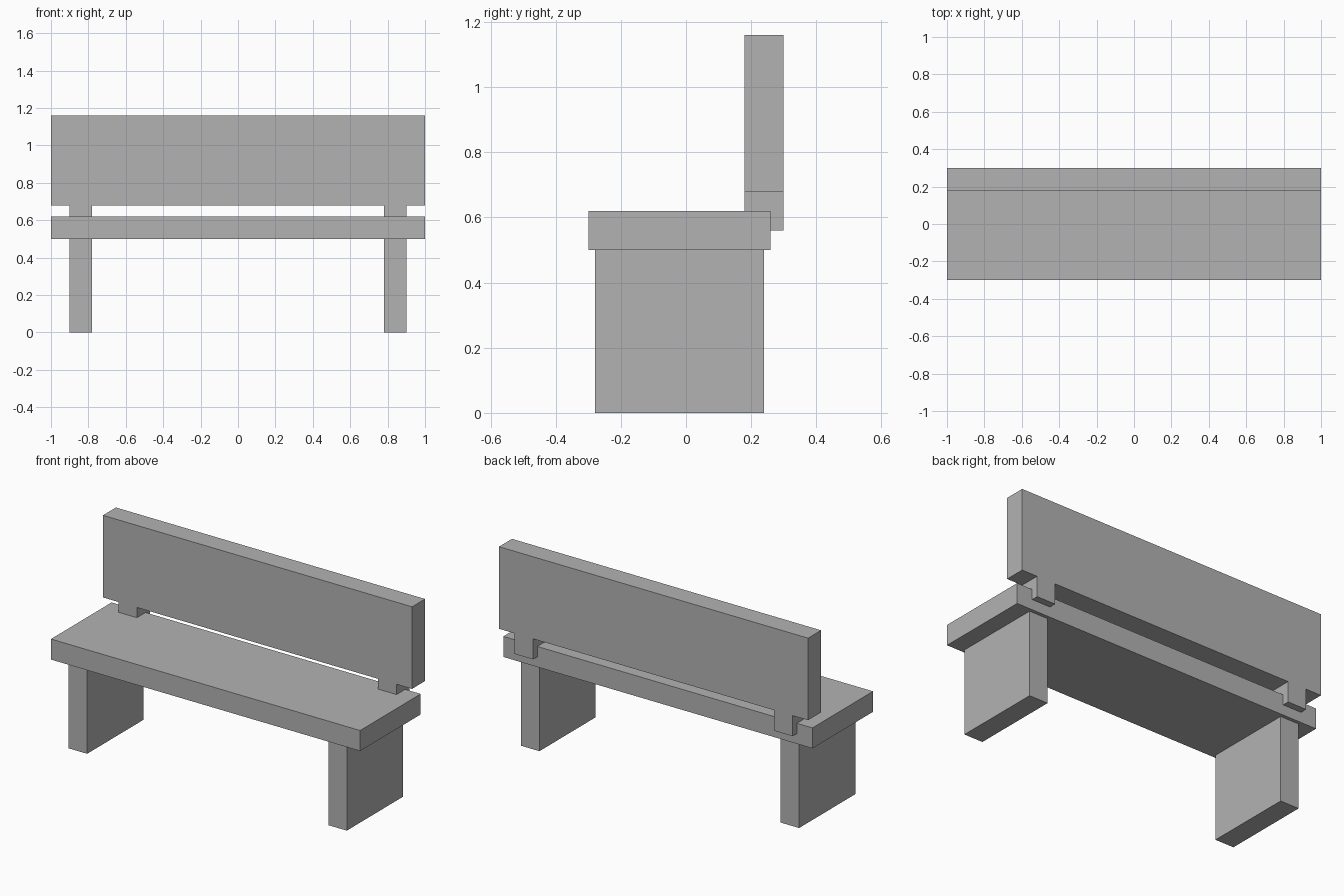
import bpy

# Remove the default cube
if "Cube" in bpy.data.objects:
    bpy.data.objects.remove(bpy.data.objects["Cube"], do_unlink=True)

# Single stone grey for the whole bench
GREY = (0.45, 0.45, 0.45, 1)
stone = bpy.data.materials.new("stone_grey")
stone.use_nodes = True
stone.diffuse_color = GREY
shader = next(n for n in stone.node_tree.nodes if n.type == "BSDF_PRINCIPLED")
shader.inputs["Base Color"].default_value = GREY


def block(name, x, y, z):
    """Box spanning the given (low, high) range on each axis."""
    spans = (x, y, z)
    bpy.ops.mesh.primitive_cube_add(size=1, location=[(a + b) / 2 for a, b in spans])
    obj = bpy.context.object
    obj.name = name
    obj.scale = [b - a for a, b in spans]
    bpy.ops.object.transform_apply(location=False, rotation=False, scale=True)
    obj.data.materials.append(stone)
    return obj


# Seat slab and backrest panel
block("seat", (-1, 1), (-0.30, 0.26), (0.50, 0.62))
block("backrest", (-1, 1), (0.18, 0.30), (0.68, 1.16))

# Leg slabs and the brackets that carry the backrest, one per side
for side, x in (("left", (0.78, 0.90)), ("right", (-0.90, -0.78))):
    block(side + "_leg", x, (-0.28, 0.24), (0, 0.50))
    block(side + "_bracket", x, (0.18, 0.30), (0.56, 0.68))
